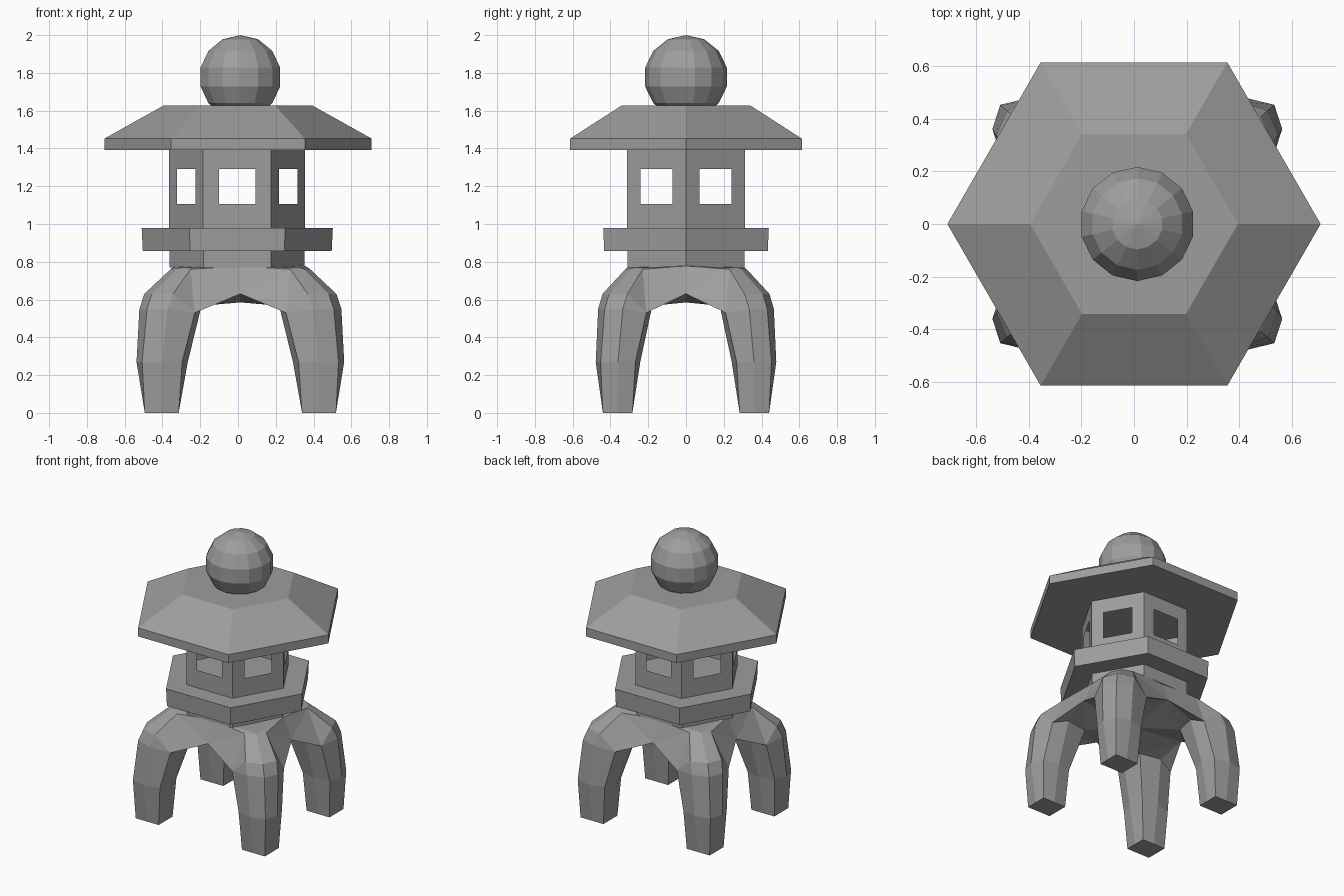
import bpy, bmesh
from math import cos, sin, pi
from mathutils import Vector

cube = bpy.data.objects.get("Cube")
if cube:
    bpy.data.objects.remove(cube, do_unlink=True)

stone = bpy.data.materials.new("grey stone")
stone.use_nodes = True
grey = (0.34, 0.34, 0.34, 1)
stone.diffuse_color = grey
stone.node_tree.nodes["Principled BSDF"].inputs["Base Color"].default_value = grey


def finish(name, bm):
    """Turn a bmesh into a flat shaded stone object."""
    bmesh.ops.remove_doubles(bm, verts=bm.verts, dist=0.0005)
    bmesh.ops.recalc_face_normals(bm, faces=bm.faces)
    mesh = bpy.data.meshes.new(name)
    bm.to_mesh(mesh)
    bm.free()
    mesh.materials.append(stone)
    obj = bpy.data.objects.new(name, mesh)
    bpy.context.collection.objects.link(obj)
    return obj


def hexagon(radius, z, cx=0):
    return [Vector((cx + radius * cos(i * pi / 3), radius * sin(i * pi / 3), z))
            for i in range(6)]


def hex_solid(name, profile, cx=0):
    """Closed six-sided block from (radius, height) pairs."""
    bm = bmesh.new()
    rings = [[bm.verts.new(p) for p in hexagon(r, z, cx)] for r, z in profile]
    for low, high in zip(rings, rings[1:]):
        for i in range(6):
            j = (i + 1) % 6
            bm.faces.new((low[i], low[j], high[j], high[i]))
    bm.faces.new(rings[0])
    bm.faces.new(rings[-1])
    return finish(name, bm)


# Stacked hexagonal blocks
hex_solid("base_block", [(0.357, 0.77), (0.357, 0.86)], -0.005)
hex_solid("ledge", [(0.5, 0.857), (0.506, 0.98)], -0.004)
hex_solid("roof", [(0.708, 1.392), (0.708, 1.452), (0.394, 1.627)])

# Light chamber: thin walls, each with a window opening
bm = bmesh.new()
low, high = hexagon(0.36, 0.975, -0.004), hexagon(0.36, 1.395, -0.004)
for i in range(6):
    a, b = low[i], low[(i + 1) % 6]
    outer = [a, b, high[(i + 1) % 6], high[i]]
    inner = []
    for t, z in ((0.23, 1.105), (0.77, 1.105), (0.77, 1.292), (0.23, 1.292)):
        p = a.lerp(b, t)
        p.z = z
        inner.append(p)
    for k in range(4):
        n = (k + 1) % 4
        bm.faces.new([bm.verts.new(p) for p in (outer[k], outer[n], inner[n], inner[k])])
finish("light_chamber", bm)

# Ball finial
bm = bmesh.new()
bmesh.ops.create_uvsphere(bm, u_segments=14, v_segments=7, radius=0.222)
bmesh.ops.translate(bm, verts=bm.verts, vec=(0.0125, 0, 1.778))
finish("ball_finial", bm)


# Four-legged stand: one eighth, repeated by symmetry
def leg_ring(z, centre, corner, middle):
    """Half an octagon from the outer corner of a leg to its inner corner."""
    c, h, m = centre, corner, middle
    return [(c + h, c + h, z), (c + m, c, z), (c + h, c - h, z),
            (c, c - m, z), (c - h, c - h, z)]


foot = leg_ring(0, 0.362, 0.078, 0.078)
shin = leg_ring(0.27, 0.36, 0.092, 0.118)
knee = [(0.43, 0.43, 0.55), (0.465, 0.335, 0.55), (0.43, 0.21, 0.53),
        (0.335, 0.178, 0.57), (0.2, 0.2, 0.565)]
shoulder_corner, shoulder_side = (0.407, 0.407, 0.63), (0.442, 0.31, 0.63)
top_corner, top_side = (0.285, 0.285, 0.768), (0.322, 0.23, 0.76)
top_mid, top_centre = (0.3, 0, 0.778), (0, 0, 0.778)
arch_mid, under_centre = (0.355, 0, 0.63), (0, 0, 0.585)

faces = [foot]
for lower, upper in ((foot, shin), (shin, knee)):
    for i in range(4):
        faces.append((lower[i], lower[i + 1], upper[i + 1], upper[i]))
faces += [
    (knee[0], knee[1], shoulder_side, shoulder_corner),
    (shoulder_corner, shoulder_side, top_side, top_corner),
    (knee[1], knee[2], shoulder_side),
    (knee[2], top_side, shoulder_side),
    (knee[2], arch_mid, top_side),
    (arch_mid, top_mid, top_side),
    (top_side, top_mid, top_corner),
    (top_corner, top_mid, top_centre),
    (knee[2], knee[3], arch_mid),
    (knee[3], knee[4], arch_mid),
    (knee[4], under_centre, arch_mid),
]
bm = bmesh.new()
for sx in (1, -1):
    for sy in (1, -1):
        for swap in (False, True):
            for face in faces:
                pts = [(y, x, z) if swap else (x, y, z) for x, y, z in face]
                bm.faces.new([bm.verts.new((0.0125 + 1.15 * sx * x, sy * y, z))
                              for x, y, z in pts])
finish("four_legged_stand", bm)
